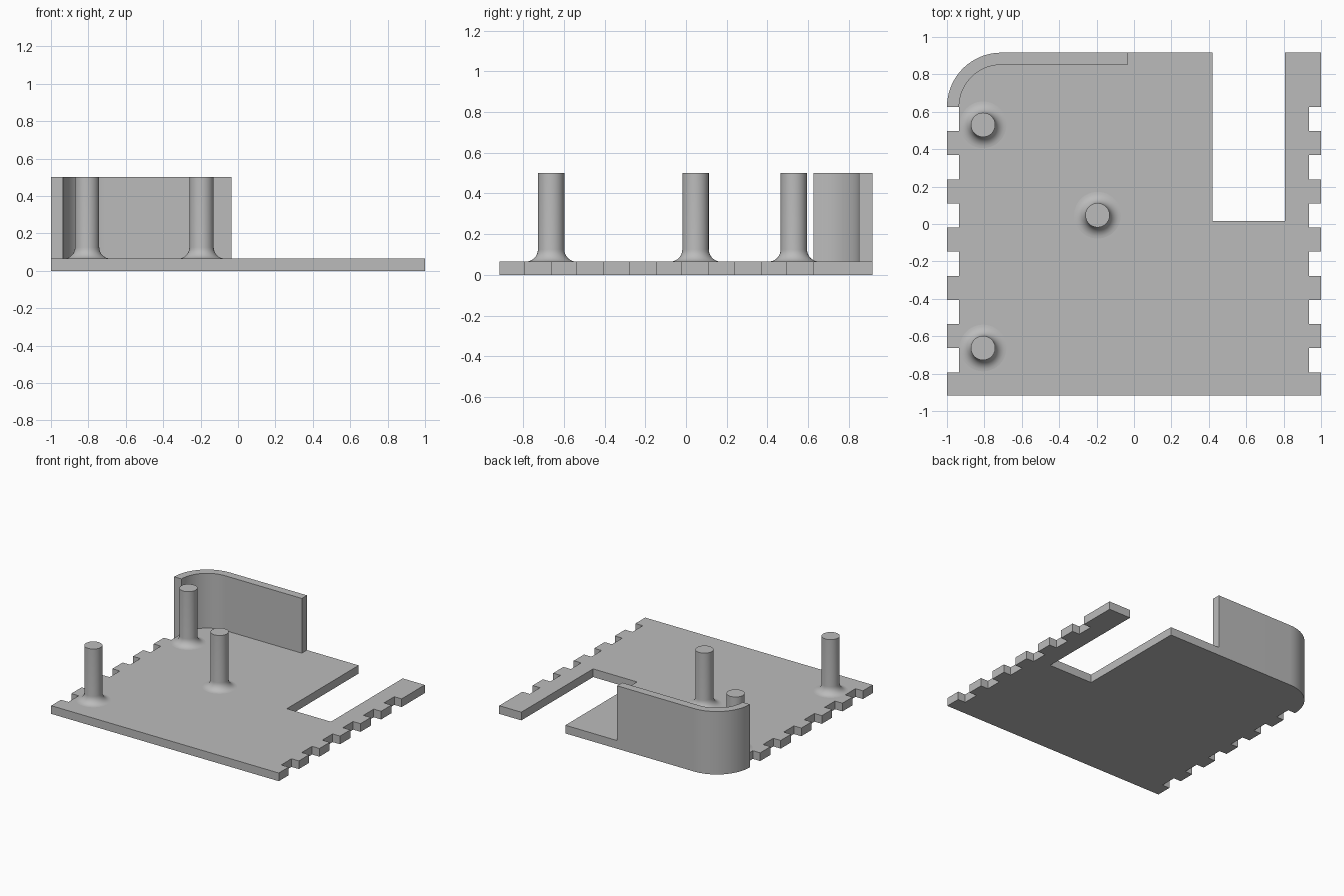
import bpy, bmesh
from math import sin, cos, pi

cube = bpy.data.objects.get("Cube")
if cube:
    bpy.data.objects.remove(cube, do_unlink=True)

HALF_Y = 0.916      # half depth of the plate
PLATE = 0.065       # plate thickness, also wall thickness and notch depth
TOP = 0.5           # height of wall and posts
RADIUS = 0.29       # rounded corner
PITCH = 0.129       # length of one notch or tab
WALL_END = -0.035
ARC_Y = HALF_Y - RADIUS

grey = bpy.data.materials.new("plain grey")
grey.use_nodes = True
colour = (0.5, 0.5, 0.5, 1)
grey.diffuse_color = colour
grey.node_tree.nodes["Principled BSDF"].inputs["Base Color"].default_value = colour


def finish(name, bm):
    bmesh.ops.recalc_face_normals(bm, faces=bm.faces)
    mesh = bpy.data.meshes.new(name)
    bm.to_mesh(mesh)
    bm.free()
    obj = bpy.data.objects.new(name, mesh)
    mesh.materials.append(grey)
    bpy.context.collection.objects.link(obj)
    bpy.ops.object.select_all(action='DESELECT')
    obj.select_set(True)
    bpy.context.view_layer.objects.active = obj
    bpy.ops.object.shade_smooth_by_angle(angle=pi / 6)
    return obj


def corner_arc(r, steps=24):
    """Back right corner, from the side edge round to the back edge."""
    return [(-1 + RADIUS - r * cos(pi / 2 * i / steps),
             ARC_Y + r * sin(pi / 2 * i / steps)) for i in range(steps + 1)]


def notched_edge(side):
    """Six square notches down one side, from back to front."""
    pts = []
    for i in range(6):
        y = ARC_Y - 2 * i * PITCH
        pts += [(side, y), (side * (1 - PLATE), y),
                (side * (1 - PLATE), y - PITCH), (side, y - PITCH)]
    return pts


def extrude(bm, faces, height):
    new = bmesh.ops.extrude_face_region(bm, geom=faces)["geom"]
    bmesh.ops.translate(bm, vec=(0, 0, height),
                        verts=[g for g in new if isinstance(g, bmesh.types.BMVert)])
    return [g for g in new if isinstance(g, bmesh.types.BMFace)]


# Plate with notched sides and a slot, with the corner wall raised from it
outer = corner_arc(RADIUS) + [(WALL_END, HALF_Y)]
inner = corner_arc(RADIUS - PLATE) + [(WALL_END, HALF_Y - PLATE)]
slot = [(0.806, HALF_Y), (0.806, 0.015), (0.419, 0.015), (0.419, HALF_Y)]
floor = (notched_edge(-1)[2:] + [(-1, -HALF_Y), (1, -HALF_Y)]
         + notched_edge(1)[::-1] + [(1, HALF_Y)] + slot
         + [(WALL_END, HALF_Y)] + inner[::-1])

bm = bmesh.new()
verts = {}


def vert(p):
    key = (round(p[0], 4), round(p[1], 4))
    if key not in verts:
        verts[key] = bm.verts.new((*p, 0))
    return verts[key]


flat = [bm.faces.new([vert(p) for p in loop])
        for loop in (floor, outer + inner[::-1])]
tops = extrude(bm, flat, PLATE)
wall = min(tops, key=lambda f: f.calc_area())
extrude(bm, [wall], TOP - PLATE)
finish("base_plate_with_corner_wall", bm)


# Posts with a concave fillet at the foot
def post(name, x, y, r=0.065, fillet=0.06, sides=48, steps=8):
    profile = [(r + fillet * (1 - sin(a)), PLATE + fillet * (1 - cos(a)))
               for a in (pi / 2 * i / steps for i in range(steps + 1))]
    profile.append((r, TOP))
    bm = bmesh.new()
    rings = [[bm.verts.new((pr * cos(2 * pi * s / sides), pr * sin(2 * pi * s / sides), z))
              for s in range(sides)] for pr, z in profile]
    for low, high in zip(rings, rings[1:]):
        for s in range(sides):
            t = (s + 1) % sides
            bm.faces.new((low[s], low[t], high[t], high[s]))
    bm.faces.new(rings[-1])
    obj = finish(name, bm)
    obj.location = (x, y, 0)


post("back_post", -0.807, 0.53)
post("middle_post", -0.195, 0.047)
post("front_post", -0.807, -0.663)
